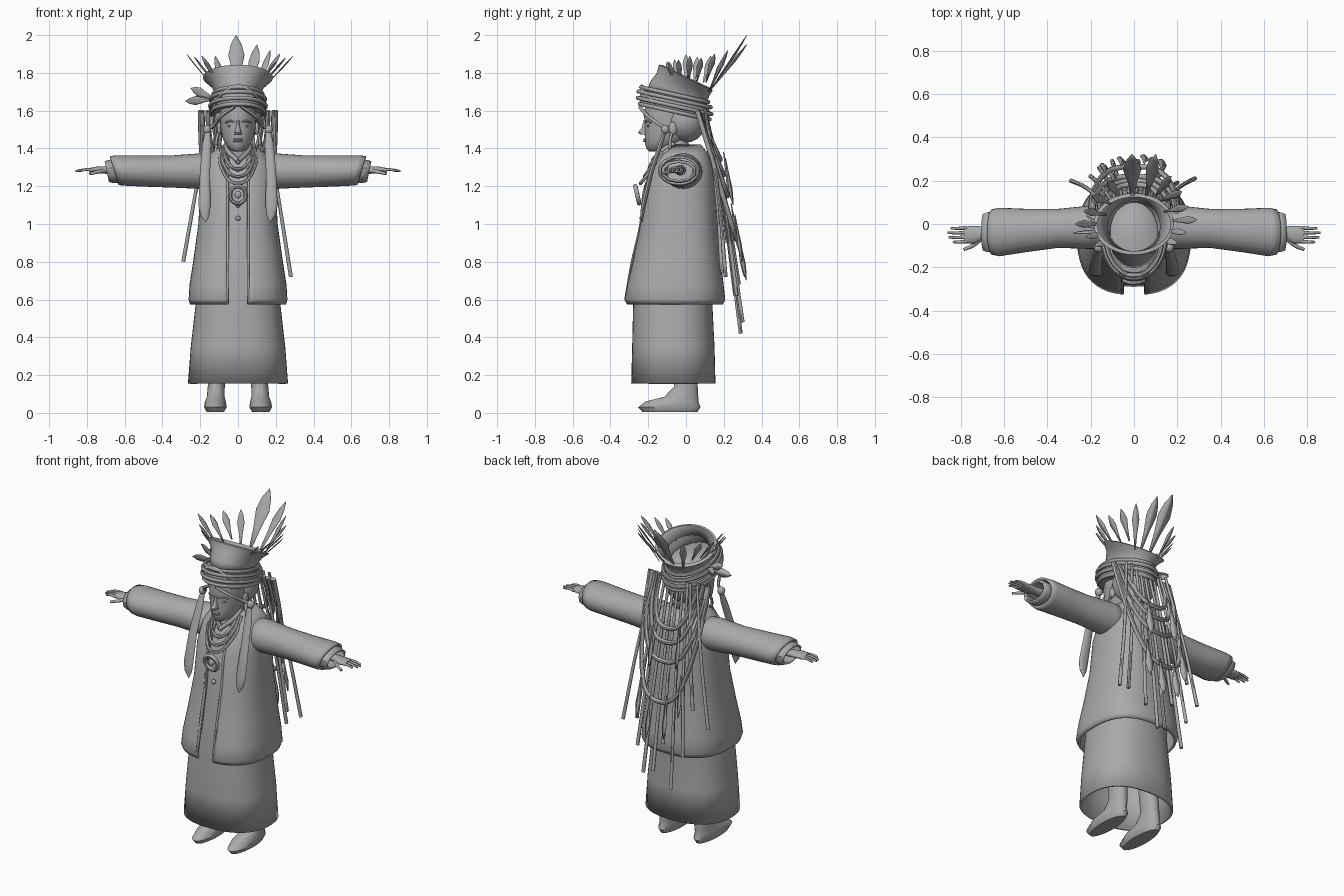
import bpy, bmesh, math
from mathutils import Vector

cube = bpy.data.objects.get("Cube")
if cube:
    bpy.data.objects.remove(cube)

grey = bpy.data.materials.new("plain_grey")
grey.use_nodes = True
grey.diffuse_color = (0.4, 0.4, 0.4, 1)
grey.node_tree.nodes["Principled BSDF"].inputs["Base Color"].default_value = (0.4, 0.4, 0.4, 1)


def finish(obj, shell=0, angle=45):
    """Add material, optional thickness and smooth shading."""
    if not obj.data.materials:
        obj.data.materials.append(grey)
    if shell:
        mod = obj.modifiers.new("thickness", 'SOLIDIFY')
        mod.thickness = shell
        mod.offset = -1
    bpy.ops.object.select_all(action='DESELECT')
    obj.select_set(True)
    bpy.context.view_layer.objects.active = obj
    bpy.ops.object.shade_smooth_by_angle(angle=math.radians(angle))
    return obj


def mesh_object(name, bm):
    bmesh.ops.recalc_face_normals(bm, faces=bm.faces)
    mesh = bpy.data.meshes.new(name)
    bm.to_mesh(mesh)
    bm.free()
    obj = bpy.data.objects.new(name, mesh)
    bpy.context.collection.objects.link(obj)
    return obj


def signed_power(value, power):
    return math.copysign(abs(value) ** power, value)


def loft(name, sections, axis='Z', power=1.0, gap=0, shell=0, caps=True, n=32):
    """Skin oval sections (x, y, z, radius_u, radius_v, slope); gap leaves the front open."""
    bm = bmesh.new()
    rings = []
    for x, y, z, ru, rv, *slope in sections:
        slope = slope[0] if slope else 0
        start = math.asin(min(1, gap / ru) ** (1 / power)) if gap else 0
        count = n + 1 if gap else n
        ring = []
        for i in range(count):
            a = start + (2 * math.pi - 2 * start) * i / n
            u = ru * signed_power(math.sin(a), power)
            v = -rv * signed_power(math.cos(a), power)
            offset = (u, v, slope * v) if axis == 'Z' else (slope * v, u, v)
            ring.append(bm.verts.new(Vector((x, y, z)) + Vector(offset)))
        rings.append(ring)
    for low, high in zip(rings, rings[1:]):
        for i in range(n):
            j = (i + 1) % len(low)
            bm.faces.new((low[i], low[j], high[j], high[i]))
    if caps and not shell:
        bm.faces.new(rings[0])
        bm.faces.new(rings[-1])
    return finish(mesh_object(name, bm), shell)


def tube(name, points, radius, closed=False, taper=1.0, smooth=True):
    """Round cord through points."""
    curve = bpy.data.curves.new(name, 'CURVE')
    curve.dimensions = '3D'
    curve.bevel_depth = radius
    curve.bevel_resolution = 2
    curve.resolution_u = 6
    curve.use_fill_caps = True
    spline = curve.splines.new('BEZIER' if smooth else 'POLY')
    dots = spline.bezier_points if smooth else spline.points
    dots.add(len(points) - 1)
    for i, (dot, p) in enumerate(zip(dots, points)):
        dot.co = p if smooth else (*p, 1)
        dot.radius = 1 + (taper - 1) * i / (len(points) - 1)
        if smooth:
            dot.handle_left_type = dot.handle_right_type = 'AUTO'
    spline.use_cyclic_u = closed
    obj = bpy.data.objects.new(name, curve)
    bpy.context.collection.objects.link(obj)
    bpy.ops.object.select_all(action='DESELECT')
    obj.select_set(True)
    bpy.context.view_layer.objects.active = obj
    bpy.ops.object.convert(target='MESH')
    return finish(bpy.context.object)


def ball(name, at, size):
    bm = bmesh.new()
    bmesh.ops.create_uvsphere(bm, u_segments=16, v_segments=10, radius=1)
    for v in bm.verts:
        v.co = Vector(at) + Vector(c * s for c, s in zip(v.co, size))
    return finish(mesh_object(name, bm))


def blade(name, base, tip, width, outward):
    """Thin leaf-shaped feather with a raised rib."""
    base, tip = Vector(base), Vector(tip)
    along = tip - base
    side = along.cross(Vector(outward)).normalized() * width / 2
    rib = side.cross(along).normalized() * width * 0.1
    bm = bmesh.new()
    rows = []
    for t, w in ((0, 0.15), (0.35, 0.5), (0.65, 1), (0.85, 0.65), (1, 0.03)):
        mid = base + along * t
        rows.append([bm.verts.new(mid + o) for o in (-side * w, rib * w, side * w)])
    for a, b in zip(rows, rows[1:]):
        for i in range(2):
            bm.faces.new((a[i], a[i + 1], b[i + 1], b[i]))
    return finish(mesh_object(name, bm), 0.003, 20)


def oval(cy, z, rx, ry, slope, n=20):
    turns = [2 * math.pi * i / n for i in range(n)]
    return [(rx * math.sin(a), cy + ry * math.cos(a), z + slope * ry * math.cos(a)) for a in turns]


# Long dress and open coat
loft("dress", [(0, -.067, .155, .265, .223), (0, -.067, .35, .25, .218), (0, -.07, .57, .225, .21),
               (0, -.055, .8, .205, .205), (0, -.045, 1, .19, .185), (0, -.037, 1.2, .18, .168),
               (0, -.017, 1.32, .15, .138), (0, -.015, 1.4, .075, .085)], power=.85, shell=.012, n=48)
loft("coat", [(0, -.06, .575, .255, .255), (0, -.06, .6, .262, .268), (0, -.057, .68, .257, .256),
              (0, -.05, .8, .238, .235), (0, -.04, 1, .21, .205), (0, -.032, 1.2, .2, .19),
              (0, -.015, 1.32, .185, .155), (0, -.01, 1.37, .15, .13), (0, -.01, 1.42, .08, .09)],
     power=.8, gap=.05, shell=.014, n=48)
for z, y in ((1.03, -.235), (1.1, -.225), (1.29, -.19), (1.33, -.17)):
    ball("button", (0, y, z), (.013, .012, .013))

# Head, hair and face
loft("neck", [(0, -.03, 1.35, .06, .06), (0, -.05, 1.47, .05, .055)])
loft("head", [(0, -.165, 1.385, .025, .03), (0, -.145, 1.395, .045, .062), (0, -.125, 1.425, .068, .092),
              (0, -.1, 1.46, .083, .118), (0, -.09, 1.51, .093, .13), (0, -.09, 1.54, .094, .127),
              (0, -.085, 1.58, .098, .14), (0, -.08, 1.64, .095, .13)])
ball("hair", (0, -.005, 1.55), (.125, .115, .12))
loft("nose", [(0, -.215, 1.475, .02, .028), (0, -.222, 1.485, .019, .032), (0, -.212, 1.51, .011, .022),
              (0, -.21, 1.55, .008, .014)], n=12)
for z in (1.439, 1.448):
    ball("lip", (0, -.215, z), (.026, .012, .006))

# Crown and headband
loft("cap", [(0, -.06, 1.59, .132, .18, -.2), (0, -.06, 1.63, .142, .19, -.22),
             (0, -.055, 1.67, .13, .17, -.25), (0, -.04, 1.7, .1, .12, -.2), (0, -.04, 1.72, .03, .04)])
loft("crown", [(0, -.045, 1.66, .118, .158, -.32), (0, -.04, 1.7, .12, .15, -.36),
               (0, -.015, 1.74, .145, .14, -.42), (0, 0, 1.775, .185, .142, -.48),
               (0, 0, 1.782, .17, .125, -.48), (0, -.01, 1.74, .12, .115, -.4)], shell=.01, n=40)
for z, r in ((1.595, .137), (1.625, .147), (1.66, .143), (1.685, .13)):
    tube("headband_cord", oval(-.06, z, r, r + .048, -.22), .011, closed=True)
tube("brow_arch", [(-.12, -.16, 1.64), (-.07, -.225, 1.7), (0, -.235, 1.73), (.07, -.225, 1.7), (.12, -.16, 1.64)], .009)

# Crown feathers: base and tip as (x, y, z)
for x, y, z, wide in ((-.01, .32, 2, .085), (.1, .32, 1.95, .06), (-.12, .2, 1.89, .04), (.17, .22, 1.92, .04),
                      (-.19, .13, 1.89, .04), (.22, .15, 1.9, .04), (-.23, .06, 1.885, .035), (.25, .08, 1.88, .035),
                      (-.27, .0, 1.9, .035), (.29, .02, 1.89, .035), (-.22, -.06, 1.87, .03), (.24, -.04, 1.87, .03),
                      (-.18, -.1, 1.86, .03), (.2, -.09, 1.86, .03)):
    base = (x * .55, .12 if y > .18 else y * .7, 1.7 if y > .18 else 1.75)
    blade("crown_feather", base, (x, y, z), wide, (x, y, 0))
for x, y, z in ((-.28, -.04, 1.65), (-.25, .0, 1.72), (-.22, .04, 1.68)):
    blade("side_feather", (-.12, -.03, 1.66), (x, y, z), .05, (0, 1, .3))

# Paired parts
for s in (-1, 1):
    loft("sleeve", [(s * .1, -.01, 1.275, .1, .09), (s * .2, -.015, 1.28, .1, .094),
                    (s * .35, -.02, 1.278, .09, .085), (s * .5, -.03, 1.28, .1, .082),
                    (s * .62, -.037, 1.283, .112, .08, s * .25), (s * .655, -.037, 1.283, .105, .077, s * .3)],
         axis='X', shell=.012)
    loft("cuff", [(s * .55, -.038, 1.28, .085, .062), (s * .67, -.038, 1.278, .097, .062, s * .2),
                  (s * .695, -.038, 1.278, .088, .055, s * .2)], axis='X', shell=.01, n=10)
    loft("hand", [(s * .55, -.03, 1.285, .03, .028), (s * .69, -.04, 1.285, .028, .02),
                  (s * .74, -.05, 1.287, .042, .018), (s * .785, -.05, 1.285, .038, .012)], axis='X', n=16)
    for i, reach in enumerate((.835, .855, .86, .845)):
        y = -.08 + i * .021
        tube("finger", [(s * .77, y, 1.286), (s * .81, y - .003, 1.288), (s * reach, y - .003, 1.28)], .009, taper=.6)
    tube("thumb", [(s * .7, -.06, 1.283), (s * .745, -.1, 1.275), (s * .785, -.118, 1.265)], .012, taper=.6)
    loft("foot", [(s * .12, -.085, .004, .045, .145), (s * .12, -.088, .03, .06, .165),
                  (s * .12, -.075, .06, .055, .14), (s * .118, -.025, .085, .047, .09),
                  (s * .115, 0, .14, .045, .062), (s * .11, -.01, .3, .05, .06), (s * .1, -.02, .5, .06, .065)])
    # Face sides and hanging ornaments
    ball("eye", (s * .038, -.196, 1.519), (.019, .012, .007))
    tube("eyebrow", [(s * .015, -.212, 1.538), (s * .04, -.206, 1.546), (s * .066, -.187, 1.536)], .005)
    ball("ear", (s * .1, -.07, 1.505), (.012, .022, .034))
    tube("earring", [(s * .105, -.075, 1.48), (s * .115, -.085, 1.44), (s * .115, -.085, 1.4)], .008)
    tube("temple_cord", [(s * .02, -.245, 1.62), (s * .09, -.2, 1.57), (s * .13, -.13, 1.52), (s * .165, -.1, 1.5)], .009)
    ball("temple_bead", (s * .163, -.11, 1.5), (.022, .022, .024))
    loft("lappet", [(s * .16, -.11, 1.5, .012, .01), (s * .165, -.135, 1.42, .024, .012),
                    (s * .175, -.185, 1.27, .027, .012), (s * .178, -.225, 1.1, .032, .013),
                    (s * .175, -.232, 1.05, .025, .01), (s * .17, -.235, 1.01, .003, .003)], n=12)
    tube("collar", [(s * .06, -.06, 1.425), (s * .055, -.12, 1.39), (0, -.175, 1.335)], .014)
    tube("coat_edge", [(s * .052, -.15, 1.34), (s * .055, -.215, 1.2), (s * .054, -.24, 1), (s * .054, -.285, .8),
                       (s * .054, -.32, .6)], .007)

# Necklaces and ring pendant
for drop, spread in ((1.29, .06), (1.25, .075), (1.215, .088)):
    y = -.19 - (1.3 - drop) * .6
    tube("necklace", [(-spread, -.09, 1.4), (-spread, -.17, (1.4 + drop) / 2 - .005), (0, y, drop),
                      (spread, -.17, (1.4 + drop) / 2 - .005), (spread, -.09, 1.4)], .009)
turns = [2 * math.pi * i / 16 for i in range(16)]
tube("pendant_ring", [(.042 * math.sin(a), -.258 - .01 * math.cos(a), 1.155 + .045 * math.cos(a)) for a in turns], .012, closed=True)
ball("pendant_bead", (0, -.258, 1.155), (.018, .012, .02))

# Back loops, swinging below the headband
for wide, drop in ((.13, .26), (.16, .34), (.19, .45), (.2, .68)):
    arc = [math.pi * i / 10 for i in range(11)]
    tube("back_loop", [(wide * signed_power(math.cos(a), .7), .06 + (.07 + drop * .2) * math.sin(a),
                        1.6 - drop * math.sin(a)) for a in arc], .013)

# Back braids with leaf pendants
for x, y, z in ((-.29, .2, .8), (.28, .21, .72), (-.16, .26, .62), (-.1, .29, .42), (-.04, .28, .68),
                (.02, .29, .5), (.08, .3, .48), (.14, .27, .62), (.2, .19, .74), (-.2, .22, .9)):
    start = Vector((x * .5, .1, 1.61))
    tip = Vector((x, y, z))
    tube("braid", [start, start.lerp(tip, .5) + Vector((0, .015, 0)), tip], .008, taper=1.3)
for x, y, z in ((-.1, .24, 1.13), (.08, .25, 1.1), (-.06, .31, .72), (.05, .32, .7), (.13, .3, .8), (-.14, .28, .86)):
    blade("braid_leaf", (x * .95, y - .04, z + .25), (x, y, z), .045, (.5, 1, 0))
